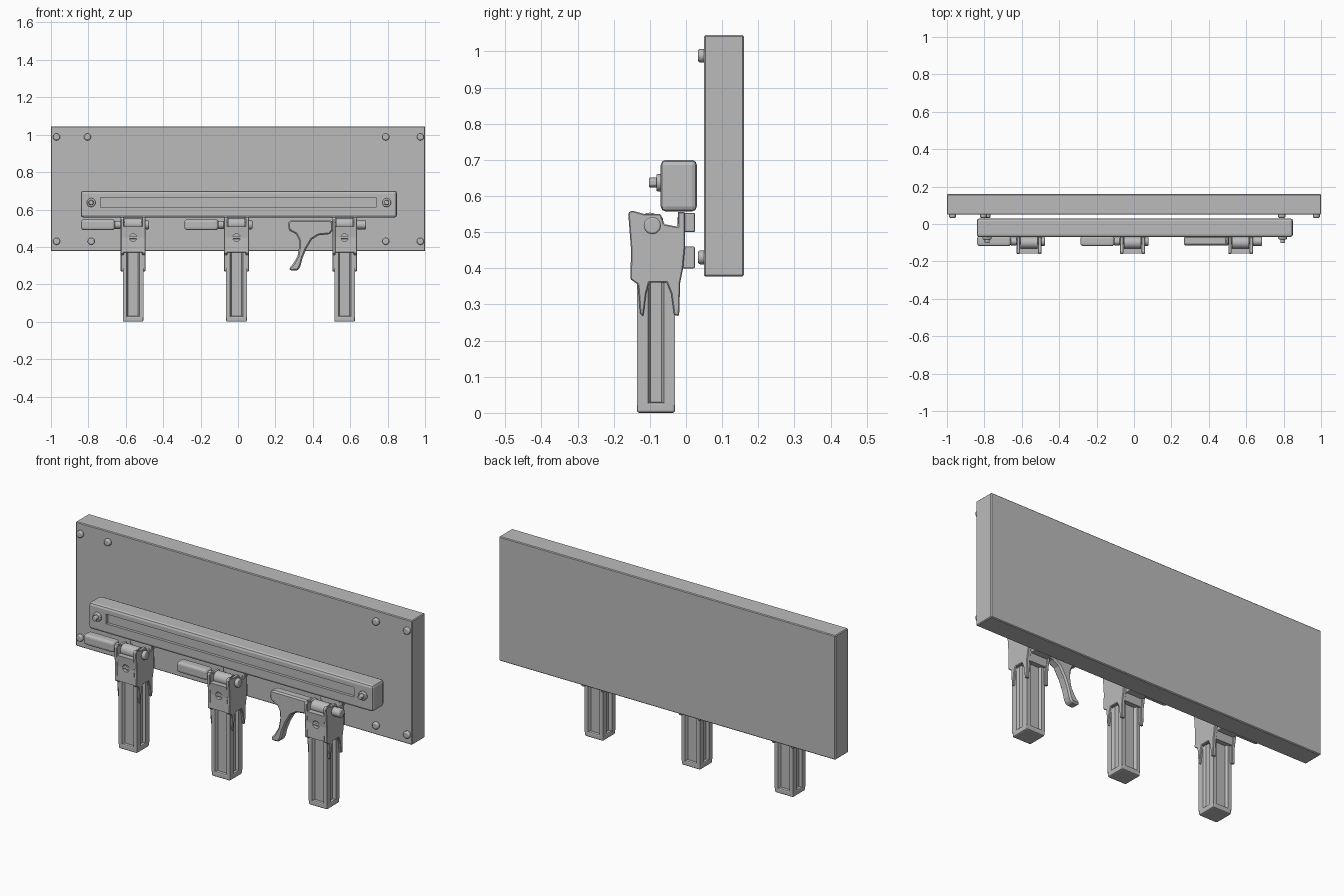
import bpy, bmesh, math
from mathutils import Matrix

if "Cube" in bpy.data.objects:
    bpy.data.objects.remove(bpy.data.objects["Cube"])

grey = bpy.data.materials.new("plain grey")
grey.diffuse_color = (0.5, 0.5, 0.5, 1)
grey.use_nodes = True
grey.node_tree.nodes["Principled BSDF"].inputs["Base Color"].default_value = grey.diffuse_color


def finish(name, bm, bevel=0.0, segs=2, smooth=False):
    bmesh.ops.recalc_face_normals(bm, faces=bm.faces[:])
    me = bpy.data.meshes.new(name)
    bm.to_mesh(me)
    bm.free()
    ob = bpy.data.objects.new(name, me)
    bpy.context.collection.objects.link(ob)
    me.materials.append(grey)
    if bevel:
        m = ob.modifiers.new("bevel", 'BEVEL')
        m.width, m.segments, m.limit_method = bevel, segs, 'ANGLE'
        m.angle_limit = math.radians(40)
    if smooth:
        bpy.ops.object.select_all(action='DESELECT')
        ob.select_set(True)
        bpy.context.view_layer.objects.active = ob
        bpy.ops.object.shade_smooth_by_angle(angle=math.radians(35))
    return ob


def box(name, x, y, z, bevel=0.0, segs=2):
    bm = bmesh.new()
    bmesh.ops.create_cube(bm, size=1)
    for v in bm.verts:
        for i, (a, b) in enumerate((x, y, z)):
            v.co[i] = a + (b - a) * (v.co[i] + 0.5)
    return finish(name, bm, bevel, segs)


def prism(name, pts, axis, lo, hi, bevel=0.0):
    """Extrude a 2D outline along an axis, from lo to hi."""
    bm = bmesh.new()
    place = {'x': lambda p, d: (d, p[0], p[1]),
             'y': lambda p, d: (p[0], d, p[1]),
             'z': lambda p, d: (p[0], p[1], d)}[axis]
    a = [bm.verts.new(place(p, lo)) for p in pts]
    b = [bm.verts.new(place(p, hi)) for p in pts]
    bm.faces.new(a)
    bm.faces.new(b[::-1])
    for i in range(len(pts)):
        j = (i + 1) % len(pts)
        bm.faces.new((a[i], a[j], b[j], b[i]))
    return finish(name, bm, bevel, 1)


def rod(name, axis, centre, lo, hi, r, sides=16, bevel=0.0):
    """Cylinder along x or y; centre gives the two other coordinates."""
    bm = bmesh.new()
    bmesh.ops.create_cone(bm, cap_ends=True, segments=sides, radius1=r, radius2=r, depth=hi - lo)
    mid = (lo + hi) / 2
    if axis == 'x':
        mat = Matrix.Translation((mid, *centre)) @ Matrix.Rotation(math.pi / 2, 4, 'Y')
    else:
        mat = Matrix.Translation((centre[0], mid, centre[1])) @ Matrix.Rotation(math.pi / 2, 4, 'X')
    bmesh.ops.transform(bm, matrix=mat, verts=bm.verts[:])
    return finish(name, bm, bevel, 2, True)


def cut(ob, cutter):
    m = ob.modifiers.new("cut", 'BOOLEAN')
    m.object, m.operation, m.solver = cutter, 'DIFFERENCE', 'EXACT'
    cutter.hide_render = True
    bpy.context.view_layer.objects.active = ob
    for mod in list(ob.modifiers):
        bpy.ops.object.modifier_apply(modifier=mod.name)
    bpy.data.objects.remove(cutter)


# Back panel with its screws
box("back_panel", (-1, 1), (0.05, 0.16), (0.377, 1.045), 0.004, 1)
for z in (0.43, 0.988):
    for x in (-0.97, -0.785 if z < 0.5 else -0.805, 0.79, 0.975):
        rod("panel_screw", 'y', (x, z), 0.033, 0.055, 0.019, 12, 0.006)

# Rail with a long slot and end bolts
rail = box("rail", (-0.84, 0.85), (-0.07, 0.03), (0.557, 0.70), 0.014, 2)
cut(rail, box("slot_cutter", (-0.735, 0.738), (-0.1, -0.055), (0.612, 0.664)))
for x in (-0.785, 0.795):
    rod("rail_washer", 'y', (x, 0.637), -0.082, -0.06, 0.024, 12, 0.004)
    rod("rail_bolt", 'y', (x, 0.637), -0.102, -0.08, 0.015, 6, 0.003)

# Outline of the sleeve cheek seen from the side (y, z)
cheek = [(-.16, .553), (-.15, .56), (-.115, .55), (-.07, .55), (-.06, .522), (-.023, .515),
         (-.022, .556), (-.003, .556), (-.003, .455), (-.008, .40), (-.016, .36), (-.019, .268),
         (-.033, .27), (-.041, .33), (-.053, .36), (-.102, .36), (-.11, .33), (-.118, .266),
         (-.127, .275), (-.133, .355), (-.154, .37), (-.152, .45)]
core = [(-.154, .372), (-.151, .45), (-.157, .51), (-.10, .51), (-.025, .505), (-.022, .556),
        (-.004, .556), (-.004, .455), (-.016, .362)]


def grooved(cx, cy, hx, hy, gx, gy, d):
    """Rectangle outline with a shallow groove in each side."""
    side = lambda s: [(-hx * s, -hy * s), (-gx * s, -hy * s), (-(gx - d / 2) * s, (-hy + d) * s),
                      ((gx - d / 2) * s, (-hy + d) * s), (gx * s, -hy * s), (hx * s, -hy * s),
                      (hx * s, -gy * s), ((hx - d) * s, -(gy - d / 2) * s),
                      ((hx - d) * s, (gy - d / 2) * s), (hx * s, gy * s)]
    return [(cx + x, cy + y) for x, y in side(1) + side(-1)]


# Three hanging clamps
for n, cx in enumerate((-0.561, -0.008, 0.570)):
    # Grooved handle and solid foot
    prism("handle", grooved(cx, -0.083, 0.055, 0.053, 0.034, 0.022, 0.014), 'z', 0.022, 0.40)
    box("handle_foot", (cx - 0.055, cx + 0.055), (-0.136, -0.03), (0, 0.03), 0.007)

    # Sleeve: solid middle between two pronged cheeks
    body = prism("sleeve_body", core, 'x', cx - 0.05, cx + 0.05)
    cut(body, rod("hole_cutter", 'y', (cx, 0.45), -0.2, -0.135, 0.02, 12))
    for s in (-1, 1):
        lo, hi = sorted((cx + s * 0.048, cx + s * 0.066))
        prism("sleeve_cheek", cheek, 'x', lo, hi, 0.003)
    # Slotted plate in the front hole
    box("front_lug", (cx - 0.024, cx + 0.024), (-0.15, -0.135), (0.443, 0.457), 0.004)
    # Cam and cross pin at the top
    rod("cam", 'x', (-0.10, 0.522), cx - 0.046, cx + 0.046, 0.032, 20)
    rod("cross_pin", 'x', (-0.093, 0.518), cx - 0.10, cx + 0.08, 0.015, 12)
    rod("pin_head", 'x', (-0.093, 0.518), cx + 0.064, cx + (0.115 if n == 2 else 0.085), 0.024, 12, 0.005)
    # Tabs behind the sleeve
    for z0, z1 in ((0.40, 0.46), (0.50, 0.553)):
        box("rear_tab", (cx - 0.05, cx + 0.05), (-0.01, 0.025), (z0, z1), 0.004)

    # Lever on the left: plain grip, or curved trigger on the last clamp
    rod("lever_collar", 'x', (-0.093, 0.518), cx - 0.10, cx - 0.066, 0.021, 12, 0.004)
    if n < 2:
        box("lever_grip", (cx - 0.278, cx - 0.097), (-0.118, -0.063), (0.49, 0.547), 0.014, 3)
    else:
        trig = [(.267, .53), (.28, .543), (.49, .543), (.508, .53), (.508, .49), (.49, .468),
                (.43, .462), (.395, .44), (.365, .39), (.345, .34), (.335, .30), (.322, .275),
                (.28, .272), (.272, .285), (.295, .31), (.318, .35), (.327, .40), (.325, .44),
                (.31, .468), (.27, .49)]
        prism("trigger_lever", trig, 'y', -0.115, -0.065, 0.008)
